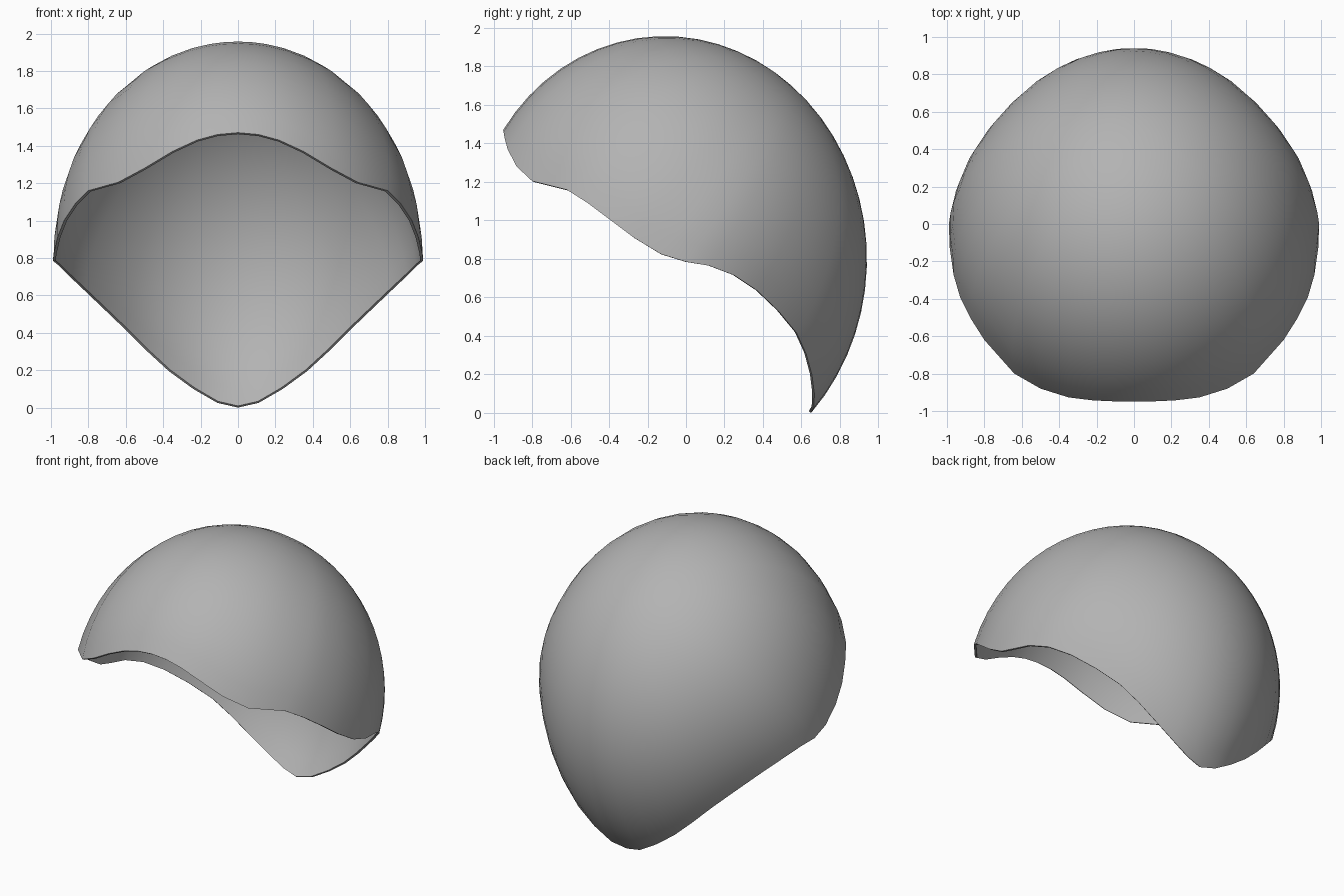
import bpy, bmesh
from mathutils import Vector

if "Cube" in bpy.data.objects:
    bpy.data.objects.remove(bpy.data.objects["Cube"])

CENTRE = Vector((0, -0.12, 0.8))
RADII = Vector((1.0, 1.06, 1.16))
RINGS = 16

# Half of the opening's edge, from brow centre to nape tip
HALF_RIM = [
    (0, -0.95, 1.47), (0.11, -0.948, 1.46), (0.22, -0.943, 1.43), (0.35, -0.927, 1.37),
    (0.5, -0.88, 1.28), (0.64, -0.8, 1.205), (0.80, -0.62, 1.16), (0.87, -0.51, 1.09),
    (0.93, -0.39, 1.0), (0.965, -0.27, 0.91), (0.985, -0.13, 0.825), (0.99, 0.0, 0.785),
    (0.965, 0.12, 0.765), (0.915, 0.25, 0.715), (0.83, 0.37, 0.635), (0.72, 0.48, 0.53),
    (0.6, 0.575, 0.415), (0.49, 0.625, 0.305), (0.37, 0.655, 0.195), (0.24, 0.667, 0.10),
    (0.11, 0.665, 0.025), (0, 0.65, 0.0),
]


def to_unit(p):
    d = Vector(p) - CENTRE
    return Vector((d.x / RADII.x, d.y / RADII.y, d.z / RADII.z))


def from_unit(u):
    return CENTRE + Vector((u.x * RADII.x, u.y * RADII.y, u.z * RADII.z))


# Mirror the edge into a closed loop
rim = HALF_RIM + [(-x, y, z) for x, y, z in HALF_RIM[-2:0:-1]]
rim = [to_unit(p) for p in rim]
crown = Vector((0, 0.63, 0.78)).normalized()

# Dome: rings spreading over an ellipsoid from the crown to the edge
bm = bmesh.new()
pole = bm.verts.new(from_unit(crown))
rings = []
for i in range(1, RINGS + 1):
    t = i / RINGS
    ring = []
    for r in rim:
        direction = crown.slerp(r.normalized(), t)
        ring.append(bm.verts.new(from_unit(direction * (1 + (r.length - 1) * t ** 3))))
    rings.append(ring)
n = len(rim)
for j in range(n):
    k = (j + 1) % n
    bm.faces.new((pole, rings[0][j], rings[0][k]))
    for a, b in zip(rings, rings[1:]):
        bm.faces.new((a[j], b[j], b[k], a[k]))
bmesh.ops.recalc_face_normals(bm, faces=bm.faces)
bm.normal_update()
if pole.normal.dot(crown) < 0:
    bmesh.ops.reverse_faces(bm, faces=bm.faces)

mesh = bpy.data.meshes.new("helmet_shell")
bm.to_mesh(mesh)
bm.free()
shell = bpy.data.objects.new("helmet_shell", mesh)
bpy.context.collection.objects.link(shell)

# Plain grey finish
grey = bpy.data.materials.new("grey")
grey.diffuse_color = (0.45, 0.45, 0.45, 1)
grey.use_nodes = True
grey.node_tree.nodes["Principled BSDF"].inputs["Base Color"].default_value = grey.diffuse_color
mesh.materials.append(grey)

# Thin wall, thickened inward
wall = shell.modifiers.new("wall", 'SOLIDIFY')
wall.thickness = 0.015
wall.offset = -1

# Smooth dome with a crisp edge
bpy.context.view_layer.objects.active = shell
shell.select_set(True)
bpy.ops.object.modifier_apply(modifier="wall")
bpy.ops.object.shade_smooth_by_angle(angle=0.7)
